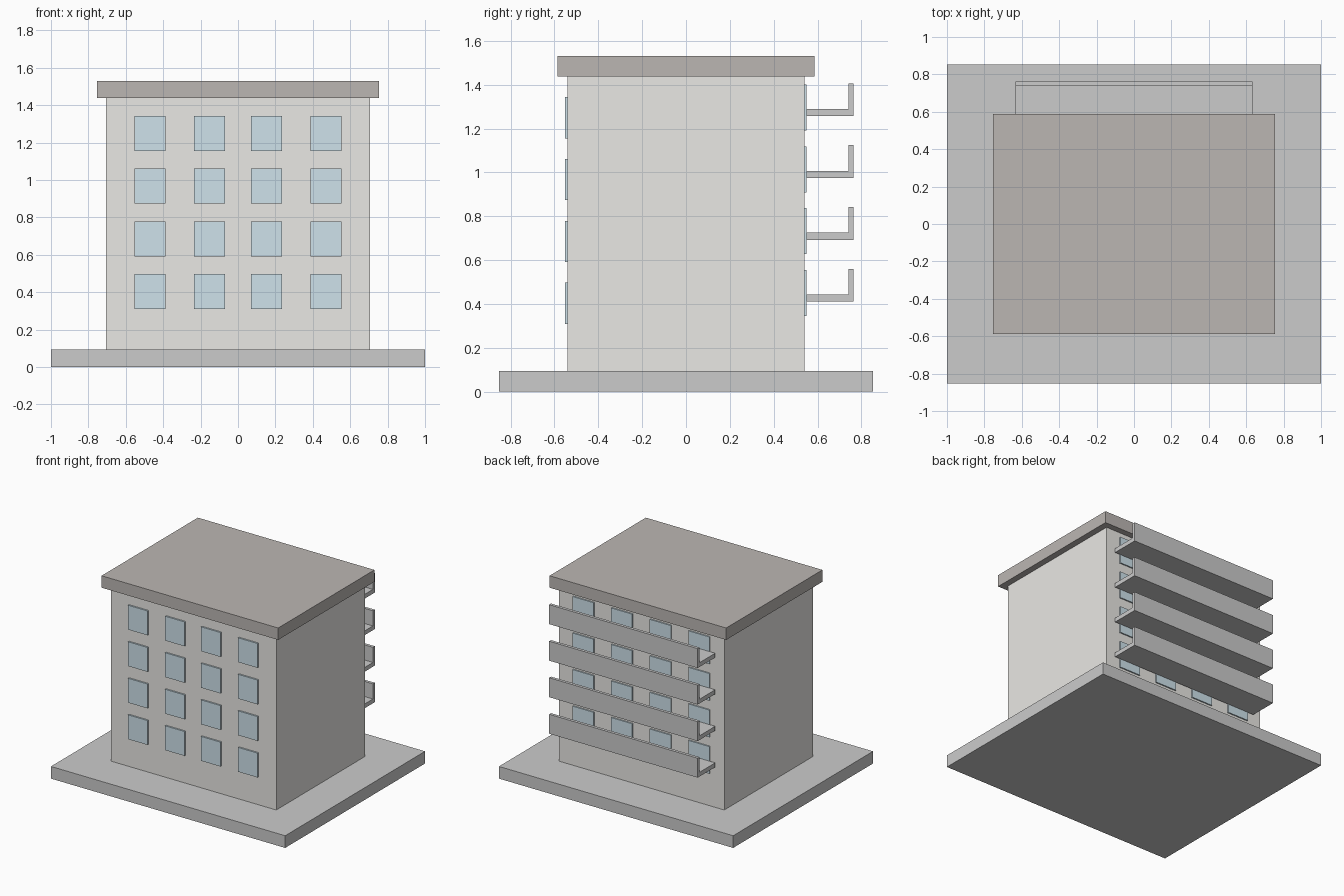
import bpy
import bmesh

if "Cube" in bpy.data.objects:
    bpy.data.objects.remove(bpy.data.objects["Cube"])


def material(name, rgb):
    m = bpy.data.materials.new(name)
    m.diffuse_color = (*rgb, 1)
    m.use_nodes = True
    m.node_tree.nodes["Principled BSDF"].inputs["Base Color"].default_value = m.diffuse_color
    return m


wall_mat = material("wall_plaster", (0.82, 0.81, 0.78))
roof_mat = material("roof_brown", (0.50, 0.47, 0.45))
glass_mat = material("window_glass", (0.62, 0.76, 0.83))


def prism(name, profile, x0, x1, mat=None):
    """Extrude a (y, z) outline along x."""
    bm = bmesh.new()
    face = bm.faces.new([bm.verts.new((x0, y, z)) for y, z in profile])
    ext = bmesh.ops.extrude_face_region(bm, geom=[face])
    moved = [g for g in ext["geom"] if isinstance(g, bmesh.types.BMVert)]
    bmesh.ops.translate(bm, verts=moved, vec=(x1 - x0, 0, 0))
    bmesh.ops.recalc_face_normals(bm, faces=bm.faces[:])
    mesh = bpy.data.meshes.new(name)
    bm.to_mesh(mesh)
    bm.free()
    if mat:
        mesh.materials.append(mat)
    obj = bpy.data.objects.new(name, mesh)
    bpy.context.collection.objects.link(obj)
    return obj


def box(name, x0, x1, y0, y1, z0, z1, mat=None):
    return prism(name, [(y0, z0), (y1, z0), (y1, z1), (y0, z1)], x0, x1, mat)


# Plinth, main block and overhanging roof slab
box("base_slab", -1, 1, -0.853, 0.853, 0, 0.094)
box("building_body", -0.705, 0.705, -0.54, 0.54, 0.094, 1.438, wall_mat)
box("roof_slab", -0.754, 0.754, -0.587, 0.587, 1.438, 1.53, roof_mat)

for floor in range(4):
    rise = floor * 0.282

    # Front windows
    for i, x in enumerate((-0.47, -0.153, 0.153, 0.47)):
        z = 0.403 + rise
        box(f"front_window_{floor}_{i}", x - 0.083, x + 0.083, -0.552, -0.53,
            z - 0.094, z + 0.094, glass_mat)

    # Taller windows behind the balconies
    for i, x in enumerate((-0.495, -0.165, 0.165, 0.495)):
        z = 0.45 + rise
        box(f"back_window_{floor}_{i}", x - 0.09, x + 0.09, 0.53, 0.55,
            z - 0.105, z + 0.105, glass_mat)

    # L-shaped balcony: floor plus solid parapet
    z = 0.41 + rise
    prism(f"balcony_{floor}",
          [(0.549, z), (0.763, z), (0.763, z + 0.15), (0.74, z + 0.15),
           (0.74, z + 0.033), (0.549, z + 0.033)], -0.634, 0.634)
